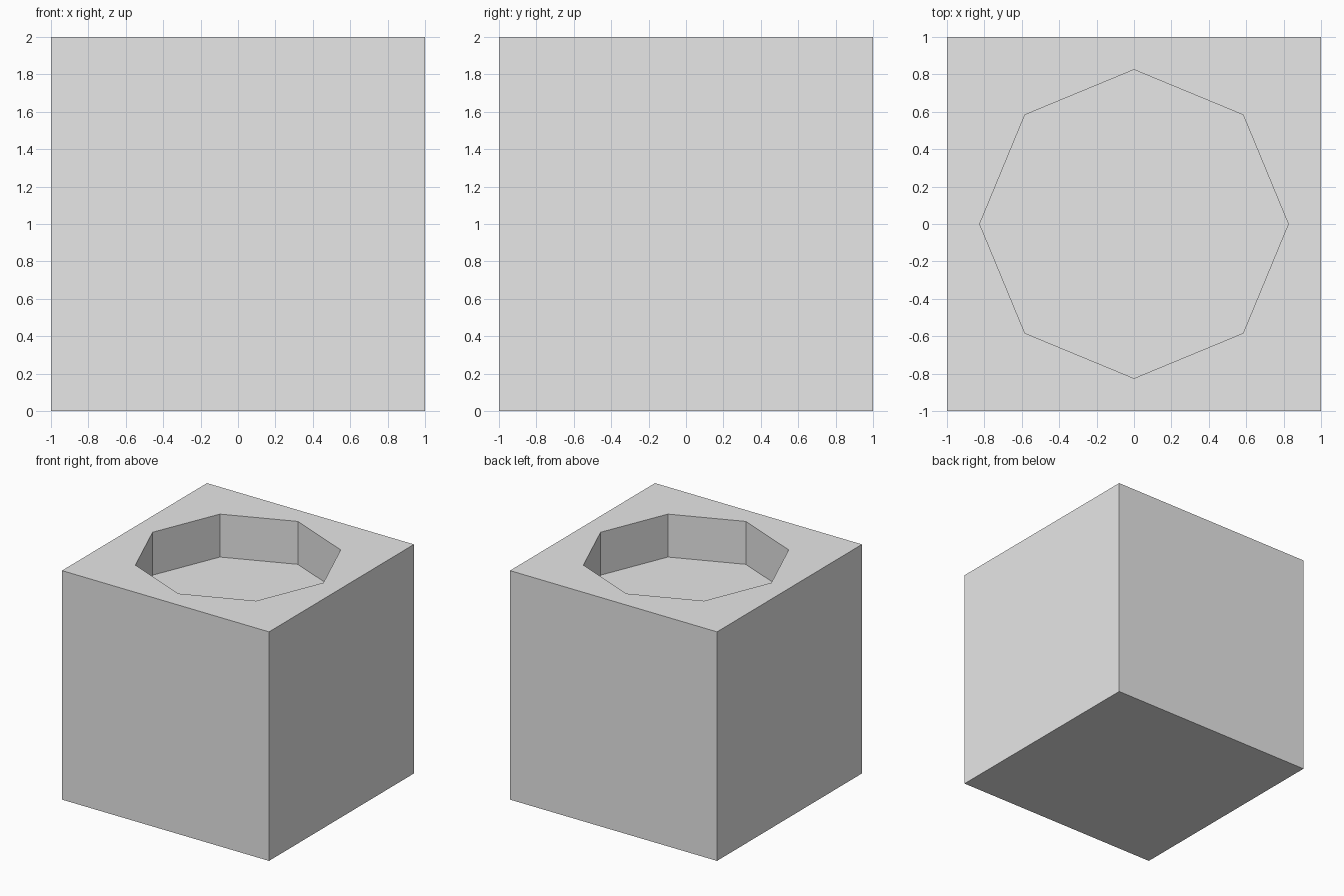
import bpy
import bmesh
from math import cos, sin, tau

SIZE = 2.0
RADIUS = 0.825
DEPTH = 0.375
SIDES = 8

default = bpy.data.objects.get("Cube")
if default:
    bpy.data.objects.remove(default, do_unlink=True)

# Plain grey material
grey = bpy.data.materials.new("light_grey")
grey.use_nodes = True
colour = (0.8, 0.8, 0.8, 1.0)
grey.diffuse_color = colour
for node in grey.node_tree.nodes:
    if node.type == "BSDF_PRINCIPLED":
        node.inputs["Base Color"].default_value = colour

# Solid cube standing on the ground
bm = bmesh.new()
bmesh.ops.create_cube(bm, size=SIZE)
bmesh.ops.translate(bm, verts=bm.verts, vec=(0, 0, SIZE / 2))

# Replace the top face with a frame around an octagonal opening
top = max(bm.faces, key=lambda f: f.calc_center_median().z)
outer = list(top.edges)
bmesh.ops.delete(bm, geom=[top], context="FACES_ONLY")


def ring(z):
    return [bm.verts.new((RADIUS * cos(tau * i / SIDES), RADIUS * sin(tau * i / SIDES), z))
            for i in range(SIDES)]


rim, base = ring(SIZE), ring(SIZE - DEPTH)
rim_edges = [bm.edges.new((rim[i - 1], rim[i])) for i in range(SIDES)]
bmesh.ops.triangle_fill(bm, edges=outer + rim_edges, use_beauty=True, normal=(0, 0, 1))

# Pocket walls and floor
for i in range(SIDES):
    bm.faces.new((rim[i - 1], rim[i], base[i], base[i - 1]))
bm.faces.new(base)
bmesh.ops.recalc_face_normals(bm, faces=bm.faces)

mesh = bpy.data.meshes.new("block_with_octagonal_pocket")
bm.to_mesh(mesh)
bm.free()
mesh.materials.append(grey)
block = bpy.data.objects.new("block_with_octagonal_pocket", mesh)
bpy.context.collection.objects.link(block)
